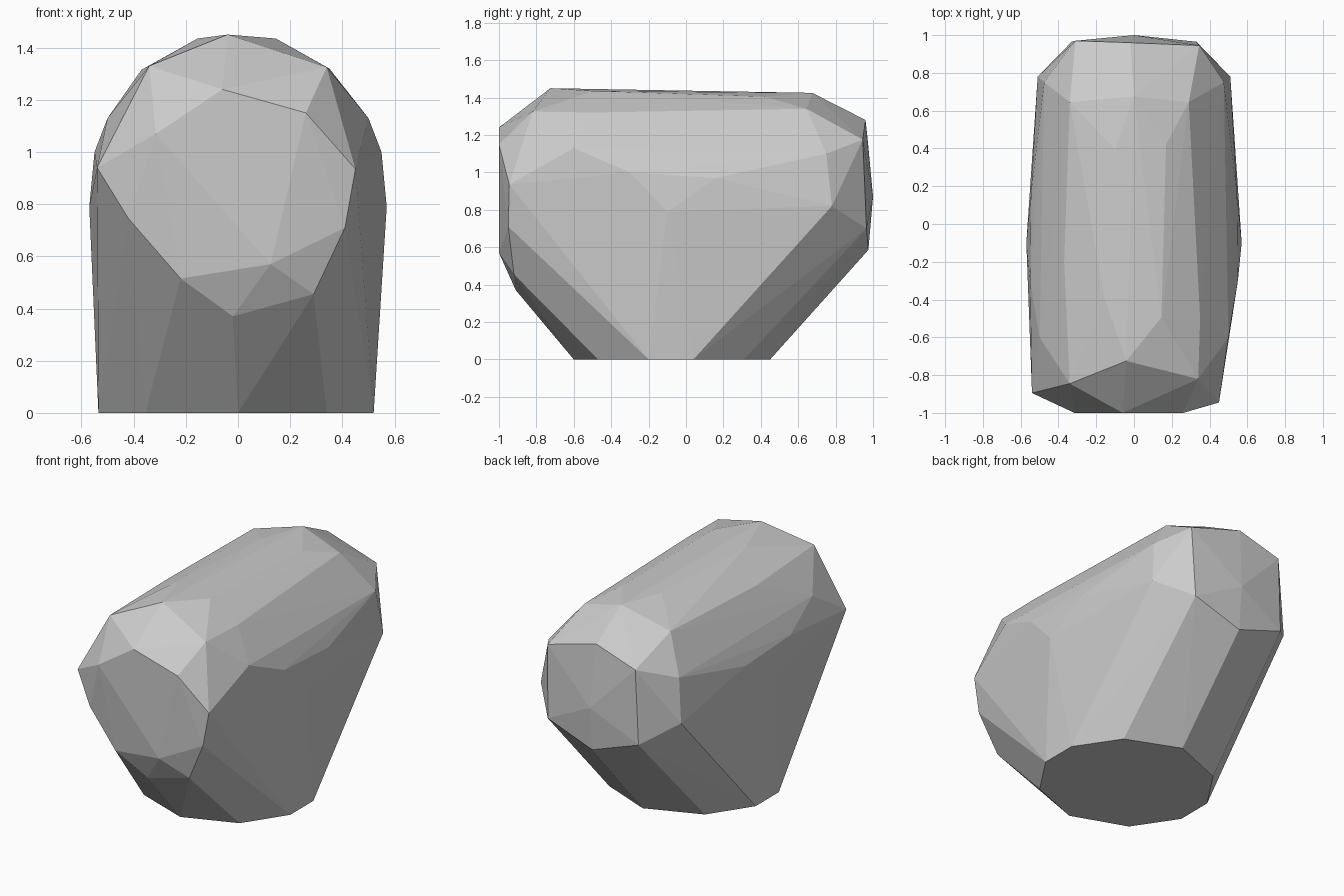
import bpy
import bmesh

if "Cube" in bpy.data.objects:
    bpy.data.objects.remove(bpy.data.objects["Cube"], do_unlink=True)


def make_material(name, grey):
    material = bpy.data.materials.new(name)
    material.use_nodes = True
    colour = (grey, grey, grey, 1)
    material.diffuse_color = colour
    shader = next(n for n in material.node_tree.nodes if n.type == "BSDF_PRINCIPLED")
    shader.inputs["Base Color"].default_value = colour
    shader.inputs["Roughness"].default_value = 0.9
    return material


def mirrored(points, shift=0):
    """Return the points together with their copies on the other side of x."""
    return points + [(shift - x, y, z) for x, y, z in points]


# Flat ten-sided foot the boulder stands on
foot = [(0, -.6, 0), (0, .45, 0)]
foot += mirrored([(.34, -.47, 0), (.52, -.2, 0), (.52, .04, 0), (.34, .31, 0)], -.015)

# Bulging flanks, widest a little above the middle
flanks = mirrored([(.5, -.6, 1.13), (.55, -.3, 1), (.57, -.1, .79),
                   (.545, .16, .97), (.51, .78, .82), (.475, .75, 1.1)])

# Chipped front end: blunt face, then the rim around it
front_face = [(-.06, -1, 1.24), (.26, -1, 1.15), (-.315, -1, 1.07), (.125, -1, .57)]
front_rim = [(-.54, -.895, .94), (-.42, -.94, .745), (-.22, -.96, .515),
             (-.02, -.91, .37), (.29, -.92, .455), (.41, -.95, .71),
             (.45, -.945, .935)]

# Back end
back_face = [(0, 1, .87), (0, .975, .585), (-.02, .96, 1.28),
             (.345, .945, 1.175), (-.31, .97, 1.19)]
back_face += mirrored([(.33, .965, .7)])

# Long crest and its shoulders
crest = [(-.04, -.725, 1.45), (.145, -.495, 1.435), (-.155, -.4, 1.435),
         (.17, .42, 1.405), (-.1, .395, 1.425), (0, .675, 1.425)]
shoulders = [(-.34, -.845, 1.33), (.34, -.82, 1.325), (.35, -.5, 1.32),
             (-.37, -.2, 1.315), (.29, .645, 1.34), (-.34, .645, 1.33)]

# Wrap all the corners in one faceted stone
mesh = bpy.data.meshes.new("boulder")
bm = bmesh.new()
for group in (foot, flanks, front_face, front_rim, back_face, crest, shoulders):
    for corner in group:
        bm.verts.new(corner)
hull = bmesh.ops.convex_hull(bm, input=bm.verts[:], use_existing_faces=False)
unused = {e for key in ("geom_interior", "geom_unused") for e in hull[key]
          if isinstance(e, bmesh.types.BMVert)}
bmesh.ops.delete(bm, geom=list(unused), context="VERTS")
bmesh.ops.dissolve_limit(bm, angle_limit=.01, verts=bm.verts[:], edges=bm.edges[:])
bmesh.ops.recalc_face_normals(bm, faces=bm.faces[:])
bm.to_mesh(mesh)
bm.free()

boulder = bpy.data.objects.new("boulder", mesh)
bpy.context.collection.objects.link(boulder)
mesh.materials.append(make_material("stone grey", .6))
